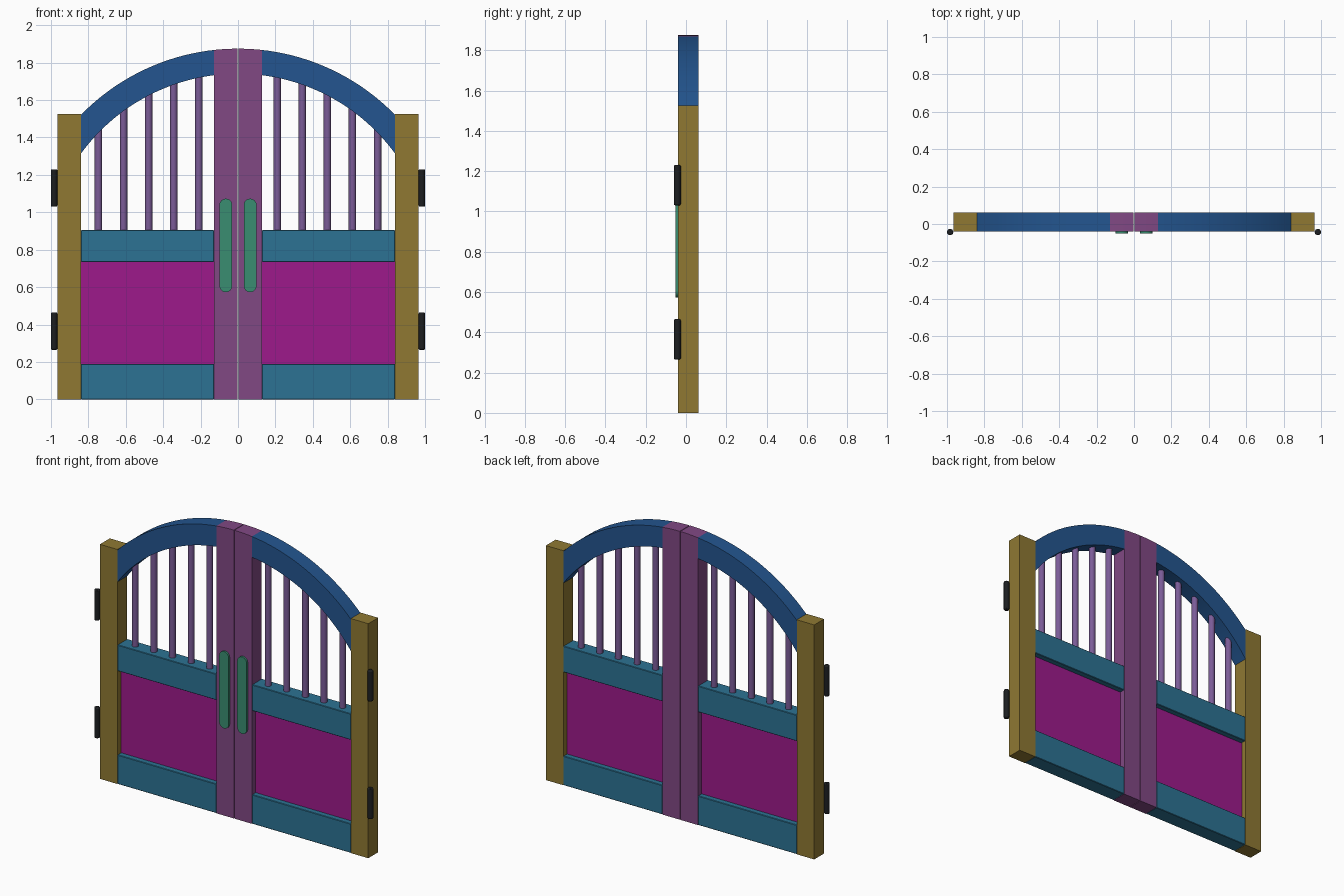
import bpy, bmesh, math
from mathutils import Matrix, Vector

if "Cube" in bpy.data.objects:
    bpy.data.objects.remove(bpy.data.objects["Cube"])

FRONT, BACK = -0.04, 0.061
MID_Y = (FRONT + BACK) / 2
INNER, OUTER, EDGE = 0.128, 0.84, 0.965   # stile edges of one leaf
GAP = 0.002                               # half the gap between the leaves
ARC_Z, R_OUT, R_IN = 0.702, 1.173, 1.039  # concentric arch radii


def material(name, rgb):
    """Screen colour (0-255) to a linear diffuse colour."""
    m = bpy.data.materials.new(name)
    m.diffuse_color = (*[(c / 255) ** 2.2 for c in rgb], 1)
    m.use_nodes = True
    m.node_tree.nodes["Principled BSDF"].inputs["Base Color"].default_value = m.diffuse_color
    return m


MATS = {
    "post": material("post_gold", (142, 120, 54)),
    "meeting": material("meeting_purple", (128, 74, 131)),
    "arch": material("arch_blue", (40, 86, 142)),
    "rail": material("rail_teal", (48, 114, 146)),
    "panel": material("panel_magenta", (156, 32, 138)),
    "bar": material("bar_violet", (122, 92, 150)),
    "handle": material("handle_green", (60, 140, 112)),
    "hinge": material("hinge_black", (34, 36, 38)),
}


def finish(name, bm, mat, smooth=False, bevel=0, segs=1):
    bmesh.ops.recalc_face_normals(bm, faces=bm.faces)
    me = bpy.data.meshes.new(name)
    bm.to_mesh(me)
    bm.free()
    ob = bpy.data.objects.new(name, me)
    bpy.context.collection.objects.link(ob)
    me.materials.append(MATS[mat])
    if bevel:
        mod = ob.modifiers.new("Bevel", "BEVEL")
        mod.width, mod.segments = bevel, segs
        mod.limit_method, mod.angle_limit = 'ANGLE', math.radians(50)
    if smooth:
        bpy.ops.object.select_all(action='DESELECT')
        ob.select_set(True)
        bpy.context.view_layer.objects.active = ob
        bpy.ops.object.shade_smooth_by_angle(angle=math.radians(30))
    return ob


def prism(name, profile, y0, y1, s, mat, **kw):
    """Extrude an (x, z) outline from y0 to y1, on side s."""
    bm = bmesh.new()
    f = bm.faces.new([bm.verts.new((s * x, y0, z)) for x, z in profile])
    new = bmesh.ops.extrude_face_region(bm, geom=[f])["geom"]
    bmesh.ops.translate(bm, vec=(0, y1 - y0, 0),
                        verts=[v for v in new if isinstance(v, bmesh.types.BMVert)])
    return finish(name, bm, mat, **kw)


def box(name, x0, x1, z0, z1, y0, y1, s, mat, **kw):
    return prism(name, [(x0, z0), (x1, z0), (x1, z1), (x0, z1)], y0, y1, s, mat, **kw)


def rod(name, x, y, z0, z1, r, sides, s, mat, **kw):
    bm = bmesh.new()
    bmesh.ops.create_cone(bm, cap_ends=True, segments=sides, radius1=r, radius2=r,
                          depth=z1 - z0,
                          matrix=Matrix.Translation(Vector((s * x, y, (z0 + z1) / 2))))
    return finish(name, bm, mat, smooth=True, **kw)


def arc_z(x, r):
    return ARC_Z + math.sqrt(r * r - x * x)


def arc(x0, x1, r, n):
    a0, a1 = math.asin(x0 / r), math.asin(x1 / r)
    angles = [a0 + (a1 - a0) * i / n for i in range(n + 1)]
    return [(r * math.sin(a), ARC_Z + r * math.cos(a)) for a in angles]


for s, side in ((-1, "left"), (1, "right")):
    # frame: outer stile, meeting stile with curved top, arched top rail
    box(f"outer_stile_{side}", OUTER, EDGE, 0, 1.525, FRONT, BACK, s, "post")
    prism(f"meeting_stile_{side}",
          [(INNER, 0), (GAP, 0)] + arc(GAP, INNER, R_OUT, 5),
          FRONT, BACK, s, "meeting", smooth=True)
    prism(f"arched_rail_{side}",
          arc(INNER, OUTER, R_OUT, 24) + arc(OUTER, INNER, R_IN, 24),
          FRONT, BACK, s, "arch", smooth=True)

    # straight rails and the recessed panel between them
    for label, z0, z1 in (("bottom", 0, 0.19), ("middle", 0.735, 0.905)):
        box(f"{label}_rail_{side}", INNER, OUTER, z0, z1, FRONT, BACK, s, "rail", bevel=0.003)
    box(f"panel_{side}", INNER, OUTER, 0.18, 0.745, MID_Y - 0.015, MID_Y + 0.015, s, "panel")

    # round bars running up into the arch
    for i in range(5):
        x = 0.21 + 0.134 * i
        rod(f"bar_{side}_{i + 1}", x, MID_Y, 0.895, arc_z(x, R_IN) + 0.04, 0.02, 16, s, "bar")

    # pill-shaped handle plate
    r, cx = 0.034, 0.065
    pill = []
    for cz, start in ((1.073 - r, 0), (0.573 + r, math.pi)):
        for i in range(13):
            a = start + math.pi * i / 12
            pill.append((cx + r * math.cos(a), cz + r * math.sin(a)))
    prism(f"handle_{side}", pill, FRONT - 0.012, FRONT + 0.005, s, "handle", smooth=True)

    # hinge barrels on the outer front corners
    for label, z in (("lower", 0.365), ("upper", 1.13)):
        rod(f"{label}_hinge_{side}", 0.983, -0.043, z - 0.1, z + 0.1, 0.017, 16, s, "hinge",
            bevel=0.006, segs=2)
